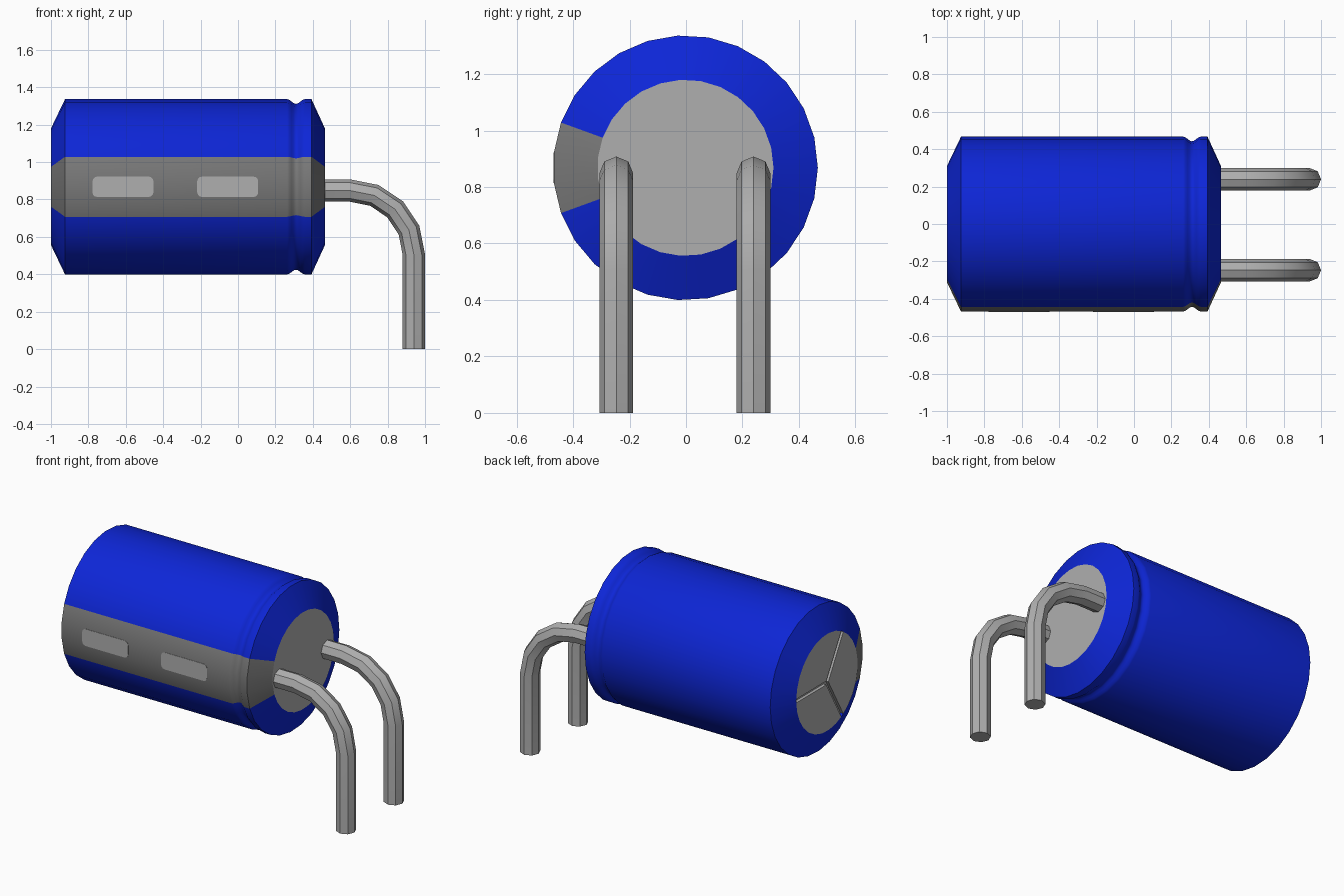
import bpy
import bmesh
import math
from mathutils import Vector

default = bpy.data.objects.get("Cube")
if default:
    bpy.data.objects.remove(default, do_unlink=True)

SIDES = 27                # three sides make up the stripe
R, CAP_R = 0.469, 0.312   # can radius, end disc radius
AXIS_Y, AXIS_Z = -0.002, 0.868
X0, X1 = -1.0, 0.465      # can ends
GAP = 0.024               # width of the vent slots


def material(name, color):
    m = bpy.data.materials.new(name)
    m.use_nodes = True
    m.diffuse_color = (*color, 1)
    bsdf = m.node_tree.nodes["Principled BSDF"]
    bsdf.inputs["Base Color"].default_value = (*color, 1)
    bsdf.inputs["Roughness"].default_value = 0.6
    return m


BLUE = material("sleeve_blue", (0.004, 0.019, 0.68))
DARK = material("stripe_grey", (0.19, 0.19, 0.19))
LIGHT = material("metal_grey", (0.43, 0.43, 0.43))


def loft(name, rings, mats, rule=None, angle=30):
    """Skin a list of equal-length rings, close both ends, colour by rule."""
    bm = bmesh.new()
    vs = [[bm.verts.new(p) for p in ring] for ring in rings]
    n = len(rings[0])
    for a, b in zip(vs, vs[1:]):
        for i in range(n):
            j = (i + 1) % n
            bm.faces.new((a[i], a[j], b[j], b[i]))
    ends = [bm.faces.new(vs[0][::-1]), bm.faces.new(vs[-1])]
    for f in ends:
        for e in f.edges:
            e.smooth = False
    bmesh.ops.recalc_face_normals(bm, faces=bm.faces)
    if rule:
        for f in bm.faces:
            f.material_index = rule(f, f in ends)
    mesh = bpy.data.meshes.new(name)
    bm.to_mesh(mesh)
    bm.free()
    for m in mats:
        mesh.materials.append(m)
    ob = bpy.data.objects.new(name, mesh)
    bpy.context.scene.collection.objects.link(ob)
    bpy.ops.object.select_all(action='DESELECT')
    ob.select_set(True)
    bpy.context.view_layer.objects.active = ob
    bpy.ops.object.shade_smooth_by_angle(angle=math.radians(angle))
    return ob


def rim(x, r, k):
    """Point number k on the can's circle; k = 0 points to the back."""
    a = 2 * math.pi * k / SIDES
    return Vector((x, AXIS_Y + r * math.cos(a), AXIS_Z + r * math.sin(a)))


# Can: recessed end, chamfers, crimped groove
groove = [(0.31 + 0.047 * t / 4, R - 0.0125 * (1 + math.cos(math.pi * t / 4)))
          for t in range(-4, 5)]
profile = [(X0 + 0.02, CAP_R), (X0, CAP_R), (X0 + 0.075, R), *groove,
           (0.393, R), (X1, CAP_R)]


def can_colour(f, is_end):
    if is_end:
        return 2
    c = f.calc_center_median()
    off = math.atan2(abs(c.z - AXIS_Z), AXIS_Y - c.y)
    return 1 if off < math.radians(20) else 0


loft("can_body", [[rim(x, r, k) for k in range(SIDES)] for x, r in profile],
     [BLUE, DARK, LIGHT], can_colour, angle=40)

# Three end plates separated by vent slots
third = SIDES // 3
for s in range(3):
    k0 = s * third
    edge = 2 * CAP_R * math.sin(math.pi / SIDES)
    t = GAP / 2 / edge

    def plate(x):
        pts = [rim(x, CAP_R, k0 + k) for k in range(third + 1)]
        first, last = pts[0].lerp(pts[1], t), pts[-1].lerp(pts[-2], t)
        corner = rim(x, GAP / 2 / math.sin(math.pi / 3), k0 + third / 2)
        return [corner, first, *pts[1:-1], last]

    loft(f"vent_plate_{s + 1}", [plate(X0), plate(X0 + 0.02)], [LIGHT])

# Rounded minus marks on the flat middle of the stripe
FLAT_Y = AXIS_Y - R * math.cos(math.pi / SIDES)
HALF_H, CORNER = R * math.sin(math.pi / SIDES), 0.025


def mark_outline(cx, y, half_w=0.163):
    pts = []
    for q, (sx, sz) in enumerate([(1, 1), (-1, 1), (-1, -1), (1, -1)]):
        for i in range(4):
            a = math.pi / 2 * (q + i / 3)
            pts.append((cx + sx * (half_w - CORNER) + CORNER * math.cos(a), y,
                        AXIS_Z + sz * (HALF_H - CORNER) + CORNER * math.sin(a)))
    return pts


for i, cx in enumerate((-0.615, -0.055)):
    loft(f"minus_mark_{i + 1}",
         [mark_outline(cx, FLAT_Y - 0.002), mark_outline(cx, FLAT_Y + 0.002)], [LIGHT])

# Bent octagonal leads
WIRE, BEND = 0.06, 0.342
BEND_X, BEND_Z = 1 - BEND - WIRE, 0.506


def lead_ring(phi, y, dx=0.0, dz=0.0):
    ring = []
    for k in range(8):
        a = math.pi * k / 4
        d = BEND + WIRE * math.cos(a)
        ring.append((BEND_X + dx + d * math.sin(phi), y + WIRE * math.sin(a),
                     BEND_Z + dz + d * math.cos(phi)))
    return ring


for name, y in (("front_lead", -0.247), ("back_lead", 0.239)):
    rings = [lead_ring(0, y, dx=X1 - 0.02 - BEND_X)]
    rings += [lead_ring(math.pi / 8 * i, y) for i in range(5)]
    rings.append(lead_ring(math.pi / 2, y, dz=-BEND_Z))
    loft(name, rings, [LIGHT])
